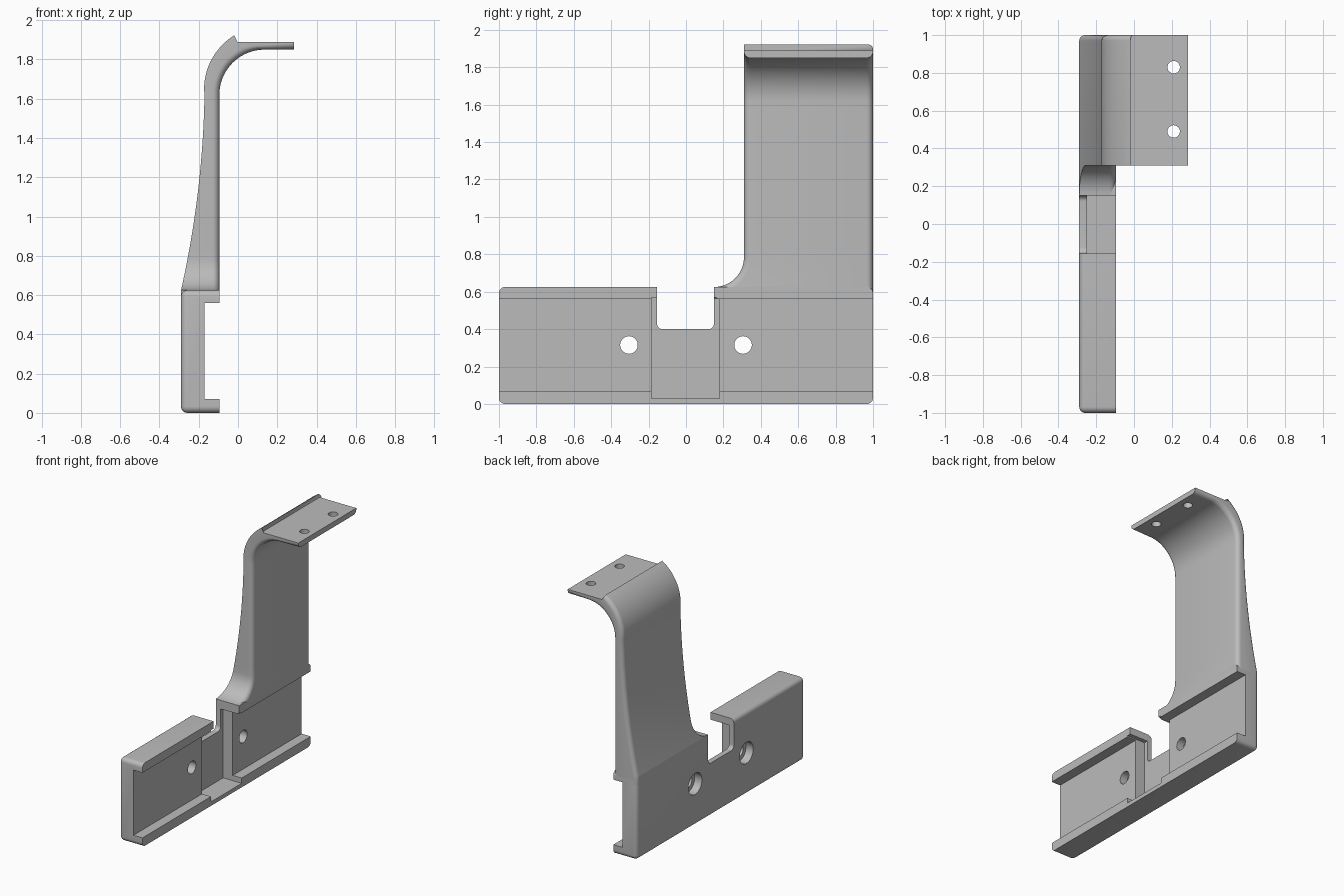
import bpy, bmesh
from math import sin, cos, pi, radians
from mathutils import Vector

cube = bpy.data.objects.get("Cube")
if cube:
    bpy.data.objects.remove(cube, do_unlink=True)

grey = bpy.data.materials.new("plain_grey")
grey.use_nodes = True
GREY = (0.5, 0.5, 0.5, 1)
grey.diffuse_color = GREY
grey.node_tree.nodes["Principled BSDF"].inputs["Base Color"].default_value = GREY

BACK, FACE = -0.29, -0.095      # x of the mounting plate's back and open face


def make_object(name, bm):
    bmesh.ops.recalc_face_normals(bm, faces=bm.faces[:])
    mesh = bpy.data.meshes.new(name)
    bm.to_mesh(mesh)
    bm.free()
    mesh.materials.append(grey)
    obj = bpy.data.objects.new(name, mesh)
    bpy.context.collection.objects.link(obj)
    return obj


def box(name, lo, hi, radius=0, rule=None):
    """Box between two corners; edges chosen by the rule are rounded."""
    bm = bmesh.new()
    bmesh.ops.create_cube(bm, size=1)
    for v in bm.verts:
        v.co = [lo[i] if v.co[i] < 0 else hi[i] for i in range(3)]
    if radius:
        edges = [e for e in bm.edges if rule(*[v.co for v in e.verts])]
        bmesh.ops.bevel(bm, geom=edges, offset=radius, segments=6,
                        affect='EDGES', profile=0.5)
    return make_object(name, bm)


def rod(name, centre, radius, depth, axis):
    bm = bmesh.new()
    bmesh.ops.create_cone(bm, cap_ends=True, segments=40, radius1=radius,
                          radius2=radius, depth=depth)
    turn = Vector((0, 0, 1)).rotation_difference(Vector(axis)).to_matrix()
    bmesh.ops.rotate(bm, verts=bm.verts[:], matrix=turn)
    bmesh.ops.translate(bm, verts=bm.verts[:], vec=centre)
    return make_object(name, bm)


def finish(obj, cutters):
    """Cut the openings, then smooth the rounded parts."""
    bpy.context.view_layer.objects.active = obj
    for o in bpy.context.selected_objects:
        o.select_set(False)
    obj.select_set(True)
    for c in cutters:
        mod = obj.modifiers.new("cut", 'BOOLEAN')
        mod.operation, mod.solver, mod.object = 'DIFFERENCE', 'EXACT', c
        bpy.ops.object.modifier_apply(modifier=mod.name)
        bpy.data.objects.remove(c, do_unlink=True)
    bpy.ops.object.shade_smooth_by_angle(angle=radians(25))


# Mounting plate: rounded everywhere except around its open face
plate = box("mounting_plate", (BACK, -1, 0), (FACE, 1, 0.625), 0.032,
            lambda a, b: min(a.x, b.x) < -0.2)
cuts = [
    box("channel", (-0.17, -1.2, 0.07), (0.1, 1.2, 0.56)),
    box("pocket", (-0.25, -0.185, 0.03), (0.1, 0.18, 0.57)),
    box("notch", (-0.5, -0.155, 0.4), (0.1, 0.15, 0.8), 0.03,
        lambda a, b: abs(a.x - b.x) > 0.1 and a.z < 0.5),
]
for y in (-0.305, 0.305):
    cuts.append(rod("bolt_hole", (-0.2, y, 0.315), 0.047, 0.4, (1, 0, 0)))
    cuts.append(rod("counterbore", (-0.28, y, 0.315), 0.08, 0.1, (1, 0, 0)))
finish(plate, cuts)

# Arm stations: inner point, outer point, flare edge (y, z shift) and normal
TOP, EDGE, FLARE = 1.62, 0.31, 0.16
stations = []


def outer_x(z):
    return -0.17 - 0.12 * min(1, (1.7 - z) / 1.075) ** 2


def station(inner, outer, edge=EDGE, normal=(1, 0), back_round=0.03):
    stations.append((Vector(inner), Vector(outer), edge, normal, back_round))


station((FACE, 0.56), (BACK, 0.56), EDGE - FLARE, (1, 0))
for i in range(13):                                     # flared foot
    t = i / 12 * pi / 2
    z = 0.625 + FLARE * (1 - cos(t))
    station((FACE, z), (outer_x(z), z), EDGE - FLARE * (1 - sin(t)),
            (sin(t), -cos(t)))
for i in range(1, 15):                                  # tapering upright
    z = 0.785 + (TOP - 0.785) * i / 14
    station((FACE, z), (outer_x(z), z))
for i in range(1, 15):                                  # bend to the ridge
    t = i / 14
    a = pi - t * radians(63)
    d, r = Vector((cos(a), sin(a))), 0.306 + 0.034 * t
    c = Vector((0.135, TOP))
    station(c + 0.23 * d, c + r * d)
ridge_inner, ridge_outer = stations[-1][:2]
for i in range(9):                                      # under the shelf
    a = radians(117 - 27 * i / 8)
    p = c + 0.23 * Vector((cos(a), sin(a)))
    x = ridge_outer.x + (p.x - ridge_inner.x)
    station(p, (x, 1.89), back_round=0)
station((0.285, 1.85), (0.285, 1.89), back_round=0)


def section(inner, outer, edge, normal, back_round):
    """Cross-section ring with rounded corners, as points in space."""
    across = outer - inner
    thick = across.length
    across.normalize()
    r = 0.034
    ring = []

    def add(depth, inset, near):
        p = inner + across * depth
        n = normal if near else (-1, 0)
        y = edge if near else 1
        ring.append(Vector((p.x, y + n[0] * inset, p.y + n[1] * inset)))

    add(thick, 0, True)
    for k in range(7):
        t = k / 6 * pi / 2
        add(r * (1 - sin(t)), r * (1 - cos(t)), True)
    for k in range(7):
        t = k / 6 * pi / 2
        add(r * (1 - cos(t)), r * (1 - sin(t)), False)
    for k in range(7):
        t = k / 6 * pi / 2
        add(thick - back_round * (1 - sin(t)), back_round * (1 - cos(t)), False)
    return ring


# Arm: loft through the stations
bm = bmesh.new()
rings = [[bm.verts.new(p) for p in section(*s)] for s in stations]
for a, b in zip(rings, rings[1:]):
    for k in range(len(a)):
        j = (k + 1) % len(a)
        bm.faces.new((a[k], a[j], b[j], b[k]))
bm.faces.new(rings[0])
bm.faces.new(rings[-1])
bmesh.ops.remove_doubles(bm, verts=bm.verts[:], dist=0.0002)
arm = make_object("curved_arm", bm)
finish(arm, [rod("shelf_hole", (0.21, y, 1.87), 0.033, 0.2, (0, 0, 1))
             for y in (0.49, 0.83)])
